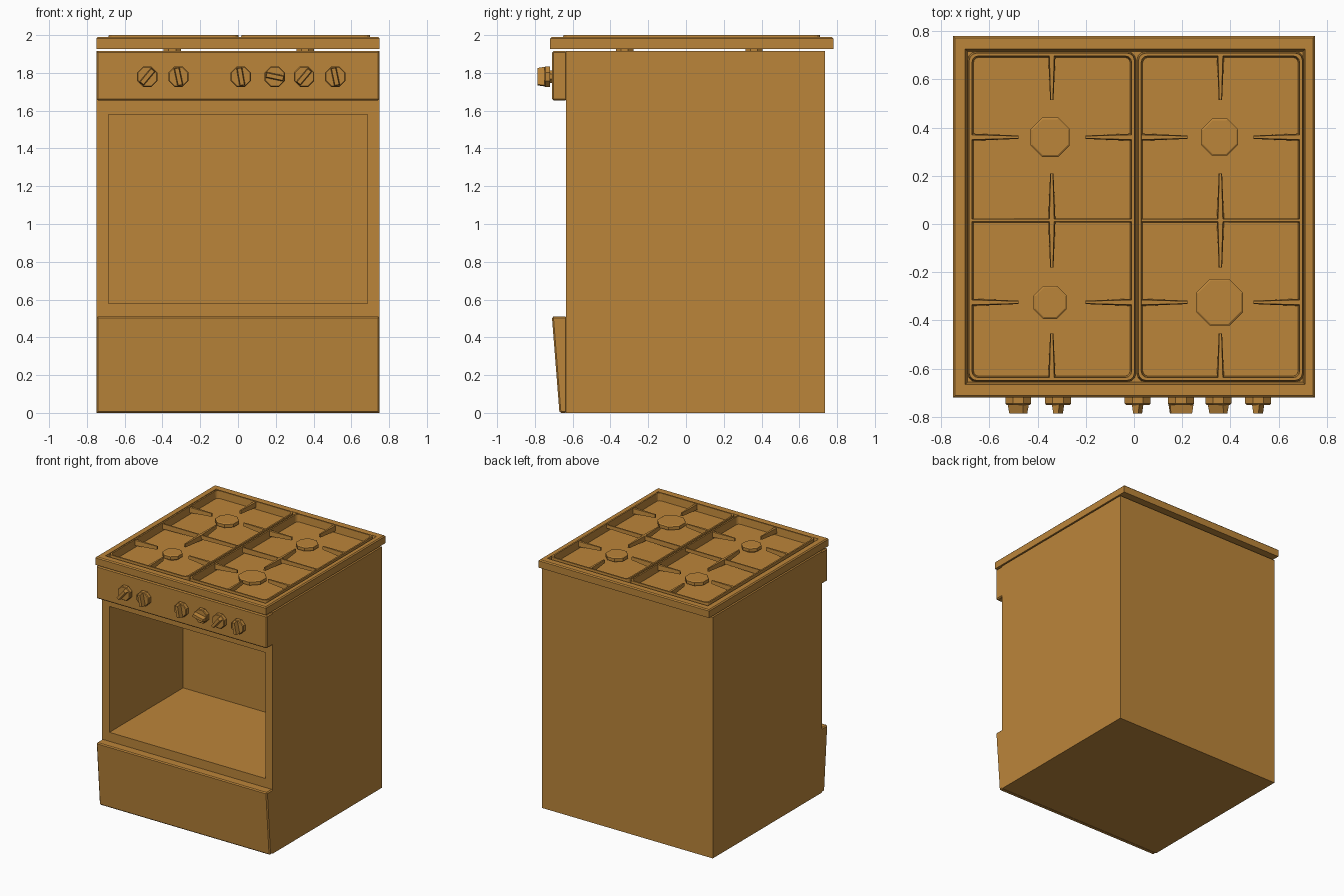
import bpy, bmesh
from math import sin, cos, pi, radians
from mathutils import Vector, Matrix

old = bpy.data.objects.get("Cube")
if old:
    bpy.data.objects.remove(old, do_unlink=True)

brown = bpy.data.materials.new("warm brown")
brown.use_nodes = True
colour = (0.50, 0.235, 0.042, 1)
brown.diffuse_color = colour
brown.node_tree.nodes["Principled BSDF"].inputs["Base Color"].default_value = colour


def loft(name, rings, caps=True, bevel=0):
    """Skin equal-length rings; without caps the last ring joins the first."""
    bm = bmesh.new()
    vs = [[bm.verts.new(p) for p in ring] for ring in rings]
    n = len(rings[0])
    for a, b in zip(vs, vs[1:] if caps else vs[1:] + vs[:1]):
        for i in range(n):
            j = (i + 1) % n
            bm.faces.new((a[i], a[j], b[j], b[i]))
    if caps:
        bm.faces.new(vs[0][::-1])
        bm.faces.new(vs[-1])
    bmesh.ops.recalc_face_normals(bm, faces=bm.faces)
    me = bpy.data.meshes.new(name)
    bm.to_mesh(me)
    bm.free()
    me.materials.append(brown)
    ob = bpy.data.objects.new(name, me)
    bpy.context.collection.objects.link(ob)
    if bevel:
        mod = ob.modifiers.new("edge", 'BEVEL')
        mod.width, mod.segments = bevel, 1
    return ob


def rect_xz(x0, x1, z0, z1, y):
    return [(x0, y, z0), (x1, y, z0), (x1, y, z1), (x0, y, z1)]


def rect_xy(x0, x1, y0, y1, z, r=0.0):
    """Rectangle at height z, with rounded corners if r is given."""
    if not r:
        return [(x0, y0, z), (x1, y0, z), (x1, y1, z), (x0, y1, z)]
    pts = []
    corners = [(x1 - r, y1 - r), (x0 + r, y1 - r), (x0 + r, y0 + r), (x1 - r, y0 + r)]
    for k, (cx, cy) in enumerate(corners):
        for s in range(4):
            a = (k + s / 3) * pi / 2
            pts.append((cx + r * cos(a), cy + r * sin(a), z))
    return pts


def octagon(r, z):
    return [(r * cos((i + .5) * pi / 4), r * sin((i + .5) * pi / 4), z) for i in range(8)]


# Body with open oven cavity
W = 0.75
loft("oven_body", [rect_xz(-W, W, 0, 1.915, 0.735), rect_xz(-W, W, 0, 1.915, -0.635),
                   rect_xz(-0.685, 0.685, 0.58, 1.58, -0.635),
                   rect_xz(-0.685, 0.685, 0.58, 1.58, 0.29)])

# Control panel and leaning drawer front
loft("control_panel", [rect_xz(-W, W, 1.655, 1.915, -0.63),
                       rect_xz(-W, W, 1.655, 1.915, -0.71)], bevel=0.008)
loft("drawer_front", [[(x, -0.63, 0), (x, -0.67, 0), (x, -0.71, 0.51), (x, -0.63, 0.51)]
                      for x in (-W, W)], bevel=0.008)

# Hob tray with sunken floor
F, B = -0.72, 0.78
loft("hob_tray", [rect_xy(-W, W, F, B, 1.927), rect_xy(-W, W, F, B, 1.982),
                  rect_xy(-W + .008, W - .008, F + .008, B - .008, 1.99),
                  rect_xy(-0.7, 0.71, -0.665, 0.725, 1.99),
                  rect_xy(-0.69, 0.70, -0.655, 0.715, 1.94)])

# Burners: stem through the tray and octagonal cap
ROWS, MID = (-0.325, 0.36), 0.015
for name, x, y, r in (("front_left", 0.355, ROWS[0], 0.105), ("back_left", 0.355, ROWS[1], 0.083),
                      ("front_right", -0.348, ROWS[0], 0.074), ("back_right", -0.348, ROWS[1], 0.088)):
    cap = loft(name + "_burner", [octagon(0.05, 1.91), octagon(0.05, 1.955), octagon(r, 1.955),
                                  octagon(r, 1.98), octagon(r - .008, 1.985)])
    cap.location = (x, y, 0)


def bar(name, root, tip, w0, w1):
    """Tapered grate finger."""
    root, tip = Vector(root), Vector(tip)
    d = (tip - root).normalized()
    side = Vector((-d.y, d.x))
    ends = []
    for p, w, low in ((root, w0, 1.955), (tip, w1, 1.97)):
        a, b = p + side * w / 2, p - side * w / 2
        a2, b2 = p + side * w / 3, p - side * w / 3
        ends.append([(*a, low), (*b, low), (*b2, 1.995), (*a2, 1.995)])
    loft(name, ends)


# Grates: rounded frame, cross bar and fingers
for side, x0, x1 in (("right", -0.69, 0.008), ("left", 0.012, 0.705)):
    y0, y1 = -0.655, 0.715
    loft(side + "_grate_frame",
         [rect_xy(x0 + d, x1 - d, y0 + d, y1 - d, z, 0.035 - d / 2)
          for d, z in ((0, 1.942), (0.006, 2.0), (0.018, 2.0), (0.024, 1.942))], caps=False)
    cx = (x0 + x1) / 2
    a, b = x0 + .015, x1 - .015
    bar(side + "_cross_bar", (a, MID), (b, MID), 0.016, 0.016)
    for y in ROWS:
        bar(side + "_outer_finger", (a, y), (a + 0.195, y), 0.03, 0.014)
        bar(side + "_inner_finger", (b, y), (b - 0.195, y), 0.03, 0.014)
    for s, edge in ((-1, y0 + .015), (1, y1 - .015)):
        bar(side + "_end_finger", (cx, edge), (cx, edge - s * 0.185), 0.03, 0.014)
        bar(side + "_middle_finger", (cx, MID), (cx, MID + s * 0.195), 0.03, 0.014)

# Knobs: neck, octagonal disc and turned grip
for x, angle in ((-0.48, 50), (-0.315, 102), (0.015, 100), (0.195, -12), (0.35, 50), (0.515, 102)):
    place = Matrix.Translation((x, -0.705, 1.78)) @ Matrix.Rotation(pi / 2, 4, 'X')
    disc = loft("knob_disc", [octagon(0.035, 0), octagon(0.035, 0.014), octagon(0.058, 0.014),
                              octagon(0.058, 0.04), octagon(0.053, 0.045)])
    grip = loft("knob_grip", [rect_xy(-0.05, 0.05, -0.016, 0.016, 0.04),
                              rect_xy(-0.045, 0.045, -0.011, 0.011, 0.08)])
    disc.matrix_world = place
    grip.matrix_world = place @ Matrix.Rotation(radians(angle), 4, 'Z')
